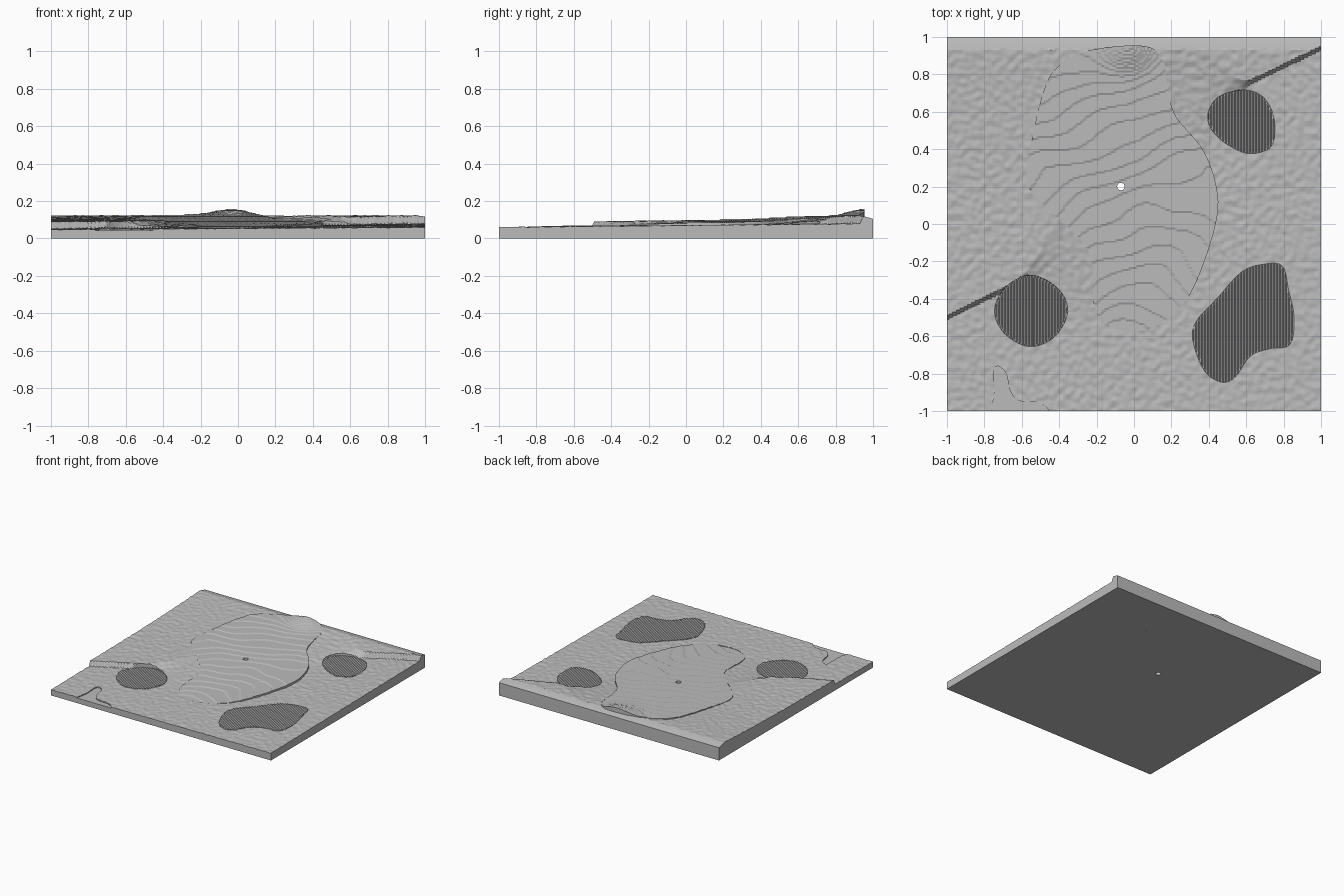
import bpy
import bmesh
import math
from mathutils import Vector, noise
from mathutils.geometry import intersect_point_line

default_cube = bpy.data.objects.get("Cube")
if default_cube:
    bpy.data.objects.remove(default_cube, do_unlink=True)

# One plain grey for every piece
grey = bpy.data.materials.new("plain grey")
grey.use_nodes = True
grey.diffuse_color = (0.5, 0.5, 0.5, 1)
grey.node_tree.nodes["Principled BSDF"].inputs["Base Color"].default_value = (0.5, 0.5, 0.5, 1)

GAP = 0.006      # half width of the slots between pieces
TERRACE = 0.0045  # height of one step on the putting surface

# Control points of the smooth outlines
GREEN = [(-.08, .945), (.08, .94), (.15, .87), (.18, .7), (.22, .57), (.36, .4),
         (.43, .22), (.44, .05), (.37, -.2), (.27, -.41), (.12, -.54), (-.04, -.57),
         (-.16, -.52), (-.21, -.42), (-.22, -.2), (-.28, -.08), (-.42, .05),
         (-.54, .17), (-.57, .28), (-.53, .5), (-.48, .7), (-.42, .82), (-.28, .91)]
ROUND_BUNKER = [(-.36, -.47), (-.41, -.35), (-.55, -.28), (-.68, -.34), (-.74, -.46),
                (-.69, -.58), (-.56, -.65), (-.43, -.6)]
BACK_BUNKER = [(.4, .57), (.45, .67), (.58, .71), (.68, .68), (.74, .58), (.74, .44),
               (.68, .39), (.58, .39), (.45, .47)]
LONG_BUNKER = [(.32, -.62), (.34, -.52), (.45, -.4), (.58, -.26), (.7, -.22), (.79, -.23),
               (.82, -.35), (.85, -.5), (.83, -.64), (.73, -.66), (.62, -.7), (.54, -.81),
               (.47, -.84), (.38, -.78)]
FRONT_PATCH = [(-.74, -.9), (-.74, -.77), (-.69, -.8), (-.67, -.89), (-.62, -.95),
               (-.52, -.96), (-.46, -1), (-.46, -1.08), (-.74, -1.08)]
CUP = [(-.07 + .02 * math.cos(a * math.pi / 6), .2 + .02 * math.sin(a * math.pi / 6))
       for a in range(12)]


def clamp(t):
    return max(0.0, min(1.0, t))


def smooth(t):
    t = clamp(t)
    return t * t * (3 - 2 * t)


def outline(points, offset=0.0, steps=5):
    """Closed smooth curve through the points, grown outward by offset."""
    p = [Vector(q) for q in points]
    n = len(p)
    curve = []
    for i in range(n):
        a, b, c, d = p[i - 1], p[i], p[(i + 1) % n], p[(i + 2) % n]
        for k in range(steps):
            t = k / steps
            curve.append(0.5 * (2 * b + (c - a) * t + (2 * a - 5 * b + 4 * c - d) * t ** 2
                                + (3 * b - a - 3 * c + d) * t ** 3))
    m = len(curve)
    area = sum(curve[i - 1].cross(curve[i]) for i in range(m))
    side = math.copysign(offset, area)
    grown = []
    for i in range(m):
        along = (curve[(i + 1) % m] - curve[i - 1]).normalized()
        grown.append(curve[i] + Vector((along.y, -along.x)) * side)
    return grown


def bounds(loop):
    xs, ys = [q.x for q in loop], [q.y for q in loop]
    return min(xs), min(ys), max(xs), max(ys)


def inside(loop, box, x, y):
    if not (box[0] < x < box[2] and box[1] < y < box[3]):
        return False
    hit = False
    a = loop[-1]
    for b in loop:
        if (a.y > y) != (b.y > y) and x < a.x + (b.x - a.x) * (y - a.y) / (b.y - a.y):
            hit = not hit
        a = b
    return hit


def nearest(loops, co):
    best, best_d = co, 1e9
    for loop in loops:
        for i, b in enumerate(loop):
            q, t = intersect_point_line(co, loop[i - 1], b)
            q = loop[i - 1].lerp(b, clamp(t)).to_2d()
            d = (q - co).length_squared
            if d < best_d:
                best, best_d = q, d
    return best


def slab(name, height, cell, border=None, holes=()):
    """Solid piece with a height field on top, trimmed to its outline."""
    box = bounds(border) if border else (-1, -1, 1, 1)
    hole_boxes = [(h, bounds(h)) for h in holes]
    low = [round(max(-1, v) / cell) for v in box[:2]]
    high = [round(min(1, v) / cell) for v in box[2:]]
    bm = bmesh.new()
    verts = {}

    def vert(i, j):
        if (i, j) not in verts:
            x, y = i * cell, j * cell
            verts[i, j] = bm.verts.new((x, y, height(x, y)))
        return verts[i, j]

    for i in range(low[0], high[0]):
        for j in range(low[1], high[1]):
            x, y = (i + .5) * cell, (j + .5) * cell
            if border and not inside(border, box, x, y):
                continue
            if any(inside(h, b, x, y) for h, b in hole_boxes):
                continue
            bm.faces.new((vert(i, j), vert(i + 1, j), vert(i + 1, j + 1), vert(i, j + 1)))
    # Pull the stepped rim onto the smooth outline
    loops = list(holes) + ([border] if border else [])
    for v in bm.verts:
        if not v.is_boundary:
            continue
        q = nearest(loops, v.co.to_2d())
        if (q - v.co.to_2d()).length < 2 * cell:
            if abs(v.co.x) < .999:
                v.co.x = q.x
            if abs(v.co.y) < .999:
                v.co.y = q.y
    # Walls and flat underside
    made = bmesh.ops.extrude_face_region(bm, geom=bm.faces[:], use_keep_orig=True)
    for v in made["geom"]:
        if isinstance(v, bmesh.types.BMVert):
            v.co.z = 0
    bmesh.ops.recalc_face_normals(bm, faces=bm.faces[:])
    mesh = bpy.data.meshes.new(name)
    bm.to_mesh(mesh)
    bm.free()
    mesh.materials.append(grey)
    obj = bpy.data.objects.new(name, mesh)
    bpy.context.collection.objects.link(obj)
    return obj


def bank_line(x):
    """Where the bank between the lower and upper ground runs."""
    if x < -.3:
        return -.5 + .49 * (x + 1)
    if x > .25:
        return .94 - .48 * (1 - x)
    return -.16 + (x + .3) / .55 * .74


def ground_height(x, y):
    lower = .047 + .0065 * (x + 1) + .01 * (y + 1)
    upper = .09 + .01 * (y + .5) + .022 * max(0, y) ** 2
    width = .012 + .8 * smooth((.65 - abs(x)) / .45)
    z = lower + (upper - lower) * clamp(.5 + (y - bank_line(x)) / width)
    if y > .93:  # smooth bevel along the back
        return z + (.105 - z) * (y - .93) / .07
    return z + .005 * noise.noise(Vector((x * 28, y * 28, 0)))


def green_height(x, y):
    z = .055 + .046 * (y - .4 * x * smooth(y + .5) + .55)
    z += .12 * x * x * clamp(.3 - y)                                 # hollow at the front
    z += .032 * math.exp(-((x + .03) ** 2 + (y - .95) ** 2) / .015)  # mound at the back
    z += .003 * noise.noise(Vector((x * 4, y * 4, 2)))
    return round(z / TERRACE) * TERRACE


def sand_height(x, y):
    """Fine ridges running front to back."""
    ridge = .006 if round(x / .008) % 2 else -.006
    lower = .047 + .0065 * (x + 1) + .01 * (y + 1)
    return lower + ridge


islands = [("putting_green", GREEN, green_height, .01),
           ("round_bunker", ROUND_BUNKER, sand_height, .008),
           ("back_bunker", BACK_BUNKER, sand_height, .008),
           ("long_bunker", LONG_BUNKER, sand_height, .008),
           ("front_patch", FRONT_PATCH, lambda x, y: .042, .01)]

slab("rough_ground", ground_height, .01, holes=[outline(p, GAP) for _, p, _, _ in islands])
for name, points, height, cell in islands:
    cup = [outline(CUP)] if name == "putting_green" else []
    slab(name, height, cell, outline(points, -GAP), cup)
